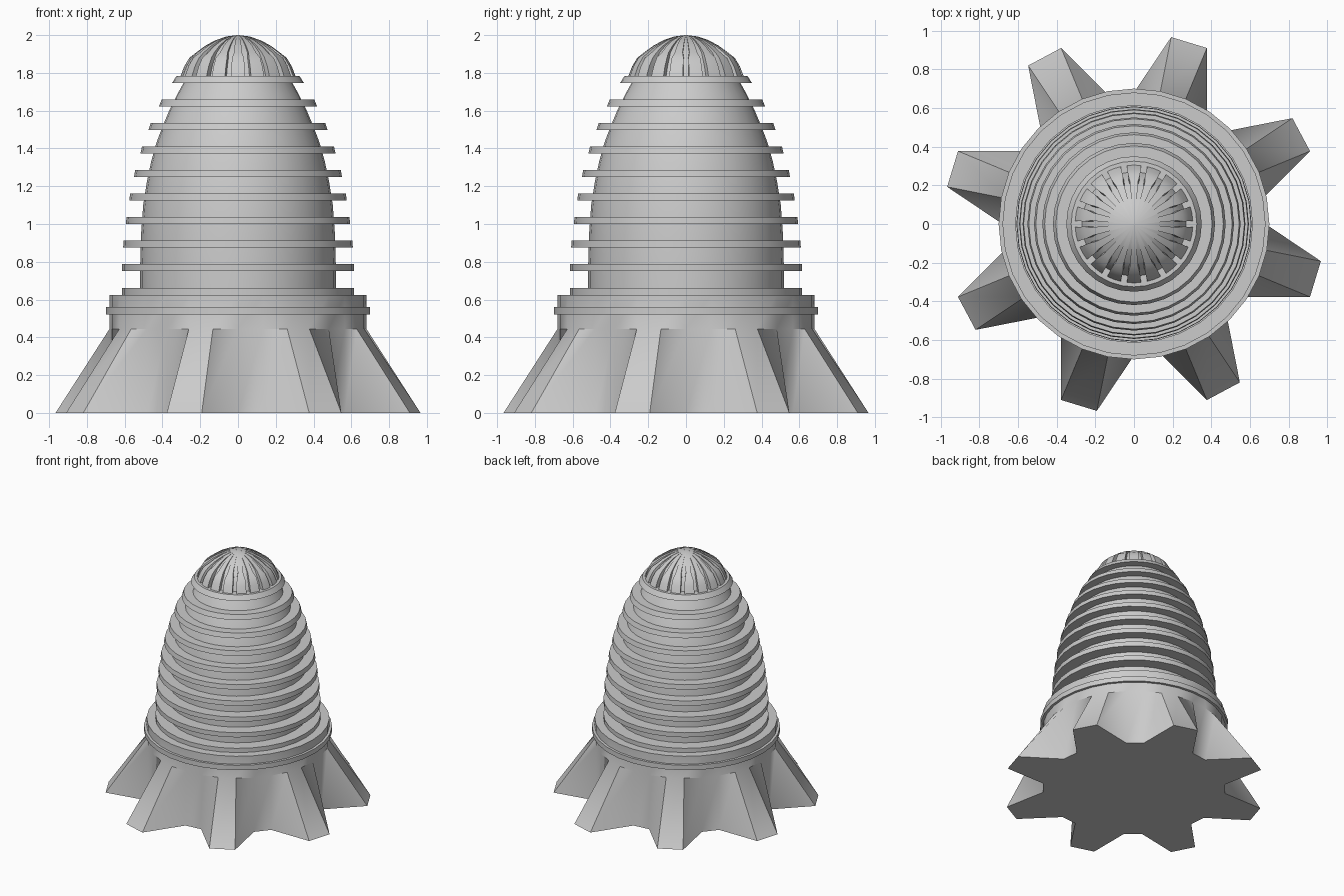
import bpy, bmesh, math

if "Cube" in bpy.data.objects:
    bpy.data.objects.remove(bpy.data.objects["Cube"])

SIDES = 32
TAU = 2 * math.pi


def loft(name, rings, angle=30):
    """Skin a stack of closed point rings and cap both ends."""
    bm = bmesh.new()
    rows = [[bm.verts.new(p) for p in ring] for ring in rings]
    n = len(rows[0])
    for a, b in zip(rows, rows[1:]):
        for i in range(n):
            j = (i + 1) % n
            bm.faces.new((a[i], a[j], b[j], b[i]))
    bm.faces.new(rows[0][::-1])
    bm.faces.new(rows[-1])
    bmesh.ops.recalc_face_normals(bm, faces=bm.faces)
    mesh = bpy.data.meshes.new(name)
    bm.to_mesh(mesh)
    bm.free()
    ob = bpy.data.objects.new(name, mesh)
    bpy.context.collection.objects.link(ob)
    bpy.ops.object.select_all(action='DESELECT')
    ob.select_set(True)
    bpy.context.view_layer.objects.active = ob
    bpy.ops.object.shade_smooth_by_angle(angle=math.radians(angle))
    return ob


def polar(r, a, z):
    return (r * math.cos(a), r * math.sin(a), z)


def lathe(name, profile):
    return loft(name, [[polar(r, TAU * i / SIDES, z) for i in range(SIDES)]
                       for r, z in profile])


# Flared base: eight feet (vertices 2 and 3 of every 4) blending into a cylinder
foot = [polar(0.985 if i % 4 in (2, 3) else 0.68, TAU * i / SIDES, 0)
        for i in range(SIDES)]
neck = [[polar(0.68, TAU * i / SIDES, z) for i in range(SIDES)] for z in (0.445, 0.625)]
loft("flared_base", [foot] + neck, 40)

# Collar band and the step above it
lathe("collar_band", [(0.70, 0.52), (0.70, 0.56)])
lathe("collar_step", [(0.615, 0.61), (0.615, 0.66)])

# Bullet-shaped inner core
lathe("core", [(0.518, 0.6), (0.518, 0.78), (0.513, 0.95), (0.502, 1.1), (0.483, 1.22),
               (0.46, 1.33), (0.432, 1.43), (0.398, 1.52), (0.36, 1.61), (0.32, 1.69),
               (0.275, 1.77)])

# Cooling fins with edges that follow the outer bullet curve
fins = [(0.615, 0.615), (0.608, 0.606), (0.594, 0.59), (0.576, 0.571), (0.551, 0.544),
        (0.517, 0.508), (0.474, 0.462), (0.419, 0.404), (0.35, 0.325)]
for k, (low, high) in enumerate(fins):
    z = 0.75 + 0.1245 * k
    lathe(f"fin_{k + 1}", [(low, z), (high, z + 0.038)])

# Nose dome: petals separated by narrow grooves
PETALS = 18
# outer radius, height, groove radius, half groove share of a sector
dome = [(0.308, 1.775, 0.272, 0.15), (0.285, 1.835, 0.25, 0.15),
        (0.258, 1.88, 0.225, 0.15), (0.222, 1.908, 0.198, 0.23),
        (0.175, 1.943, 0.157, 0.21), (0.12, 1.973, 0.109, 0.18),
        (0.06, 1.993, 0.056, 0.15), (0.006, 2.0, 0.006, 0.15)]
rings = []
for r, z, groove, w in dome:
    ring = []
    for k in range(PETALS):
        for off, rad in ((-w, groove), (w, groove), (w, r), (0.5, r), (1 - w, r)):
            ring.append(polar(rad, TAU * (k + off) / PETALS, z))
    rings.append(ring)
loft("nose_dome", rings, 35)
